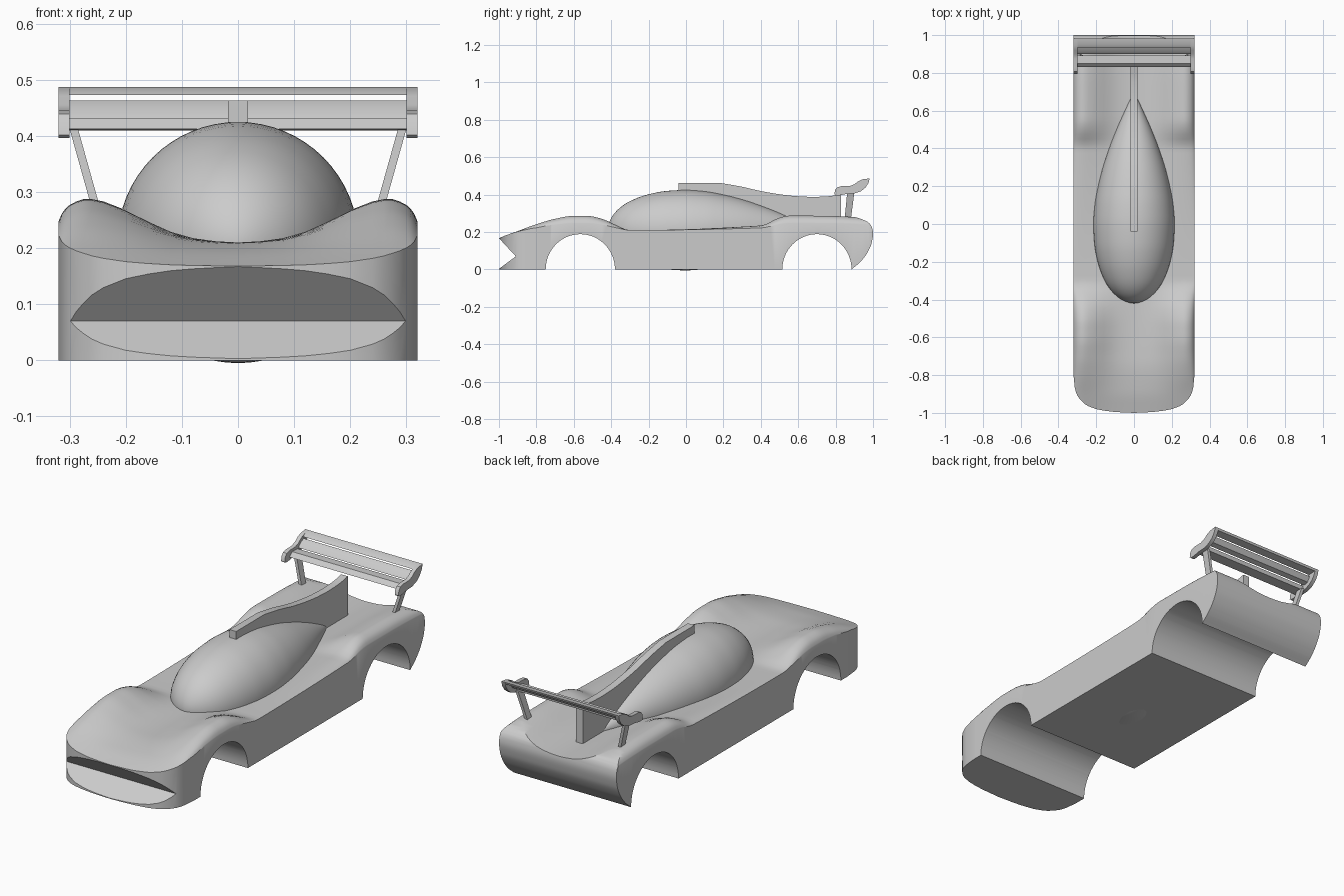
import bpy
import bmesh
import math

default = bpy.data.objects.get("Cube")
if default:
    bpy.data.objects.remove(default, do_unlink=True)

grey = bpy.data.materials.new("plain grey")
grey.use_nodes = True
grey.diffuse_color = (0.6, 0.6, 0.6, 1)
grey.node_tree.nodes["Principled BSDF"].inputs["Base Color"].default_value = (0.6, 0.6, 0.6, 1)


def make_curve(points):
    """Smooth curve through points that never overshoots them."""
    slopes = [(b[1] - a[1]) / (b[0] - a[0]) for a, b in zip(points, points[1:])]
    tangents = [slopes[0]]
    for a, b in zip(slopes, slopes[1:]):
        tangents.append(2 * a * b / (a + b) if a * b > 0 else 0)
    tangents.append(slopes[-1])

    def value(t):
        t = min(max(t, points[0][0]), points[-1][0])
        i = 0
        while i < len(slopes) - 1 and t > points[i + 1][0]:
            i += 1
        (x0, y0), (x1, y1) = points[i], points[i + 1]
        h = x1 - x0
        s = (t - x0) / h
        return ((1 + 2 * s) * (1 - s) ** 2 * y0 + s * (1 - s) ** 2 * h * tangents[i]
                + s * s * (3 - 2 * s) * y1 + s * s * (s - 1) * h * tangents[i + 1])
    return value


def finish(name, bm):
    bmesh.ops.recalc_face_normals(bm, faces=bm.faces)
    mesh = bpy.data.meshes.new(name)
    bm.to_mesh(mesh)
    bm.free()
    mesh.materials.append(grey)
    obj = bpy.data.objects.new(name, mesh)
    bpy.context.collection.objects.link(obj)
    return obj


def activate(obj):
    bpy.ops.object.select_all(action='DESELECT')
    obj.select_set(True)
    bpy.context.view_layer.objects.active = obj


def smooth(obj, degrees=30):
    activate(obj)
    bpy.ops.object.shade_smooth_by_angle(angle=math.radians(degrees))
    return obj


def side_plate(name, outline, x0, x1):
    """Extrude a (y, z) outline from x0 to x1."""
    bm = bmesh.new()
    face = bm.faces.new([bm.verts.new((x0, y, z)) for y, z in outline])
    new = bmesh.ops.extrude_face_region(bm, geom=[face])["geom"]
    bmesh.ops.translate(bm, verts=[v for v in new if isinstance(v, bmesh.types.BMVert)],
                        vec=(x1 - x0, 0, 0))
    return finish(name, bm)


# Body surface: fender height, centre height, crossways blend and nose plan
fender = make_curve([(-1, .17), (-.9, .205), (-.8, .242), (-.7, .271), (-.6, .287), (-.53, .287),
                     (-.45, .271), (-.38, .24), (-.3, .21), (.4, .235), (.5, .277), (.55, .288),
                     (.75, .287), (.9, .28), (1.05, .265)])
centre = make_curve([(-1, .168), (-.88, .195), (-.72, .21), (1.05, .21)])
blend = make_curve([(0, 0), (.05, .04), (.1, .16), (.15, .42), (.2, .74), (.25, .97),
                    (.27, 1), (.3, .86), (.313, .68), (.32, .48)])
nose = make_curve([(0, -1), (.1, -.995), (.2, -.98), (.25, -.96), (.28, -.935),
                   (.3, -.908), (.313, -.87), (.32, -.8)])

half = [.04 * i for i in range(7)] + [.26, .275, .288, .3, .308, .314, .318, .32]
columns = [-x for x in reversed(half[1:])] + half
rows = [-1 + .025 * i for i in range(83)]
bm = bmesh.new()
grid = []
for y in rows:
    line = []
    for x in columns:
        yy = y
        if y < -.7:
            yy = -.7 + (y + .7) * (nose(abs(x)) + .7) / -.3
        low = centre(yy)
        line.append(bm.verts.new((x, yy, low + (fender(yy) - low) * blend(abs(x)))))
    grid.append(line)
for a, b in zip(grid, grid[1:]):
    for i in range(len(columns) - 1):
        bm.faces.new((a[i], a[i + 1], b[i + 1], b[i]))
new = bmesh.ops.extrude_face_region(bm, geom=bm.faces[:])["geom"]
for v in new:
    if isinstance(v, bmesh.types.BMVert):
        v.co.z = -.05
body = finish("body", bm)


# Side outline with mouth notch, wheel arches and curved tail trims the body
def arch(middle, radius=.185, steps=32):
    return [(middle - radius * math.cos(math.pi * i / steps),
             radius * 1.02 * math.sin(math.pi * i / steps)) for i in range(steps + 1)]


tail = make_curve([(0, .885), (.04, .932), (.09, .97), (.14, .992), (.19, 1),
                   (.22, .996), (.245, .982), (.26, .962), (.272, .93), (.29, .88)])
outline = [(-1.1, .4), (-1.1, .275), (-.91, .07), (-1.004, 0)]
outline += arch(-.565) + arch(.7)[:-1]
outline += [(tail(.29 * i / 28), .29 * i / 28) for i in range(29)] + [(.86, .4)]
cutter = side_plate("body_trim", outline, -.4, .4)
cutter.hide_render = True
trim = body.modifiers.new("trim", 'BOOLEAN')
trim.operation = 'INTERSECT'
trim.solver = 'EXACT'
trim.object = cutter
activate(body)
bpy.ops.object.modifier_apply(modifier=trim.name)
bpy.data.objects.remove(cutter, do_unlink=True)
smooth(body)

# Teardrop canopy, turned around the length axis
radius = make_curve([(-.395, .075), (-.36, .115), (-.3, .155), (-.2, .192), (-.1, .21), (0, .215),
                     (.1, .208), (.2, .19), (.3, .165), (.4, .132), (.5, .093), (.6, .048), (.7, .001)])
stations = [(-.42, .002), (-.418, .022), (-.41, .045)] + [
    (-.395 + 1.095 * i / 40, radius(-.395 + 1.095 * i / 40)) for i in range(41)]
bm = bmesh.new()
sides = 64
rings = [[bm.verts.new((r * math.cos(2 * math.pi * k / sides), y,
                        .21 + r * math.sin(2 * math.pi * k / sides))) for k in range(sides)]
         for y, r in stations]
for a, b in zip(rings, rings[1:]):
    for k in range(sides):
        n = (k + 1) % sides
        bm.faces.new((a[k], a[n], b[n], b[k]))
bm.faces.new(rings[0])
bm.faces.new(rings[-1])
smooth(finish("canopy", bm), 45)

# Spine fin running from the canopy roof to the wing
ridge = make_curve([(.18, .463), (.3, .442), (.4, .419), (.5, .402), (.6, .391),
                    (.68, .388), (.76, .391), (.83, .403)])
top = [(.18 + .65 * i / 24, ridge(.18 + .65 * i / 24)) for i in range(25)]
smooth(side_plate("spine_fin", [(-.04, .424), (-.04, .463)] + top +
                  [(.83, .19), (.4, .19), (.1, .4)], -.018, .018))

# Three wing blades
smooth(side_plate("wing_lower_blade", [(.83, .412), (.85, .432), (.893, .43), (.89, .41)], -.305, .305))
smooth(side_plate("wing_middle_blade", [(.899, .432), (.915, .45), (.94, .463), (.925, .438)], -.305, .305))
smooth(side_plate("wing_upper_blade", [(.935, .473), (.95, .482), (.982, .487), (.978, .476)], -.305, .305))

# End plates and struts on both sides
plate = [(.793, .402), (.797, .425), (.808, .439), (.83, .445), (.875, .446), (.9, .455), (.92, .471),
         (.945, .482), (.982, .487), (.976, .463), (.96, .438), (.935, .418), (.9, .406),
         (.86, .404), (.82, .396), (.8, .396)]
for side, label in ((1, "left"), (-1, "right")):
    smooth(side_plate("wing_end_plate_" + label, plate, side * .3, side * .32))
    strut = side_plate("wing_strut_" + label, [(.845, .24), (.878, .24), (.9, .412), (.862, .412)],
                       side * .285, side * .3)
    for v in strut.data.vertices:
        v.co.x -= side * (.412 - v.co.z) * .28
